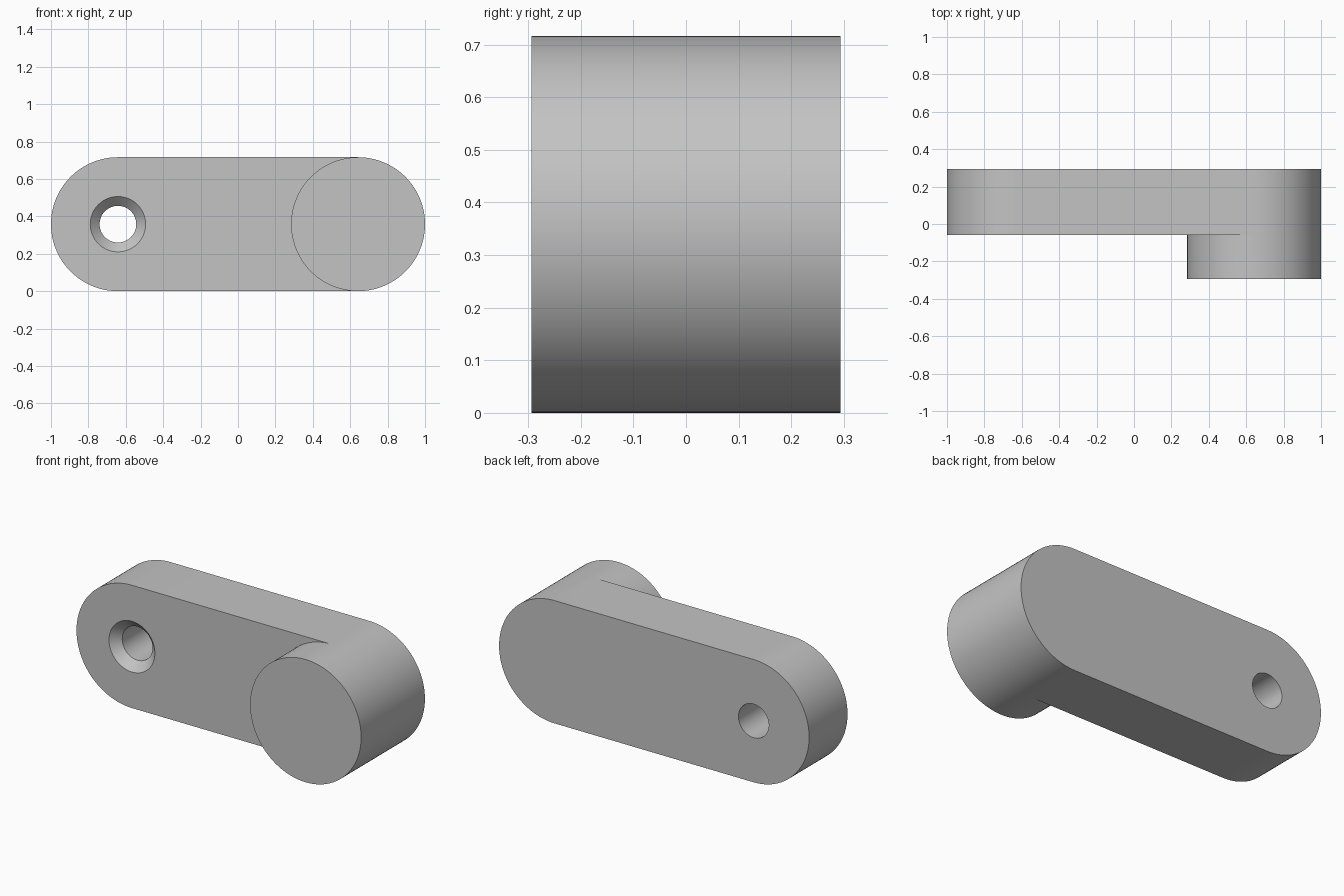
import bpy, bmesh
from math import pi, cos, sin, radians
from mathutils import Matrix

cube = bpy.data.objects.get("Cube")
if cube:
    bpy.data.objects.remove(cube)

R = 0.358            # radius of the rounded ends and the boss
CX = 1 - R           # distance of the end centres from the middle
FRONT, STEP, BACK = -0.294, -0.06, 0.294
HOLE, SINK = 0.098, 0.148
N = 48               # segments per half circle

grey = bpy.data.materials.new("grey")
grey.use_nodes = True
grey.diffuse_color = (0.55, 0.55, 0.55, 1)
grey.node_tree.nodes["Principled BSDF"].inputs["Base Color"].default_value = (0.55, 0.55, 0.55, 1)


def make_object(name, bm):
    bmesh.ops.recalc_face_normals(bm, faces=bm.faces)
    mesh = bpy.data.meshes.new(name)
    bm.to_mesh(mesh)
    bm.free()
    mesh.materials.append(grey)
    obj = bpy.data.objects.new(name, mesh)
    bpy.context.collection.objects.link(obj)
    return obj


def half_circle(bm, cx, start):
    angles = [start + pi * i / N for i in range(N + 1)]
    return [bm.verts.new((cx + R * cos(a), STEP, R + R * sin(a))) for a in angles]


def extrude(bm, faces, y, keep):
    geom = bmesh.ops.extrude_face_region(bm, geom=faces, use_keep_orig=keep)["geom"]
    for v in geom:
        if isinstance(v, bmesh.types.BMVert):
            v.co.y = y
    return [f for f in geom if isinstance(f, bmesh.types.BMFace)]


# Arm outline, with the boss circle sharing its outer half
bm = bmesh.new()
outer = half_circle(bm, CX, -pi / 2)
inner = half_circle(bm, CX, pi / 2)
bmesh.ops.delete(bm, geom=[inner[0], inner[-1]], context='VERTS')
inner = inner[1:-1]
end = half_circle(bm, -CX, pi / 2)
boss = bm.faces.new(outer + inner)
arm = bm.faces.new([outer[-1]] + end + [outer[0]] + inner[::-1])

# Arm thickness towards the back, boss towards the front
back = extrude(bm, [boss, arm], BACK, True)
bmesh.ops.dissolve_faces(bm, faces=back, use_verts=True)
extrude(bm, [boss], FRONT, False)
if boss.is_valid:
    bm.faces.remove(boss)
lever = make_object("lever_arm_with_boss", bm)

# Countersunk hole cutter, turned from a profile about the hole axis
bm = bmesh.new()
depth = SINK - HOLE
profile = [(0, STEP - 0.05), (SINK + 0.05, STEP - 0.05), (HOLE, STEP + depth),
           (HOLE, BACK + 0.05), (0, BACK + 0.05)]
verts = [bm.verts.new((r - CX, y, R)) for r, y in profile]
edges = [bm.edges.new(pair) for pair in zip(verts, verts[1:])]
bmesh.ops.spin(bm, geom=verts + edges, cent=(-CX, 0, R), axis=(0, 1, 0),
               angle=2 * pi, steps=64)
bmesh.ops.remove_doubles(bm, verts=bm.verts, dist=0.0001)
cutter = make_object("hole_cutter", bm)
cutter.hide_render = True

# Cut the hole and smooth the round walls
cut = lever.modifiers.new("hole", 'BOOLEAN')
cut.operation = 'DIFFERENCE'
cut.solver = 'EXACT'
cut.object = cutter
bpy.ops.object.select_all(action='DESELECT')
lever.select_set(True)
bpy.context.view_layer.objects.active = lever
bpy.ops.object.modifier_apply(modifier=cut.name)
bpy.data.objects.remove(cutter)
bpy.ops.object.shade_smooth_by_angle(angle=radians(30))
